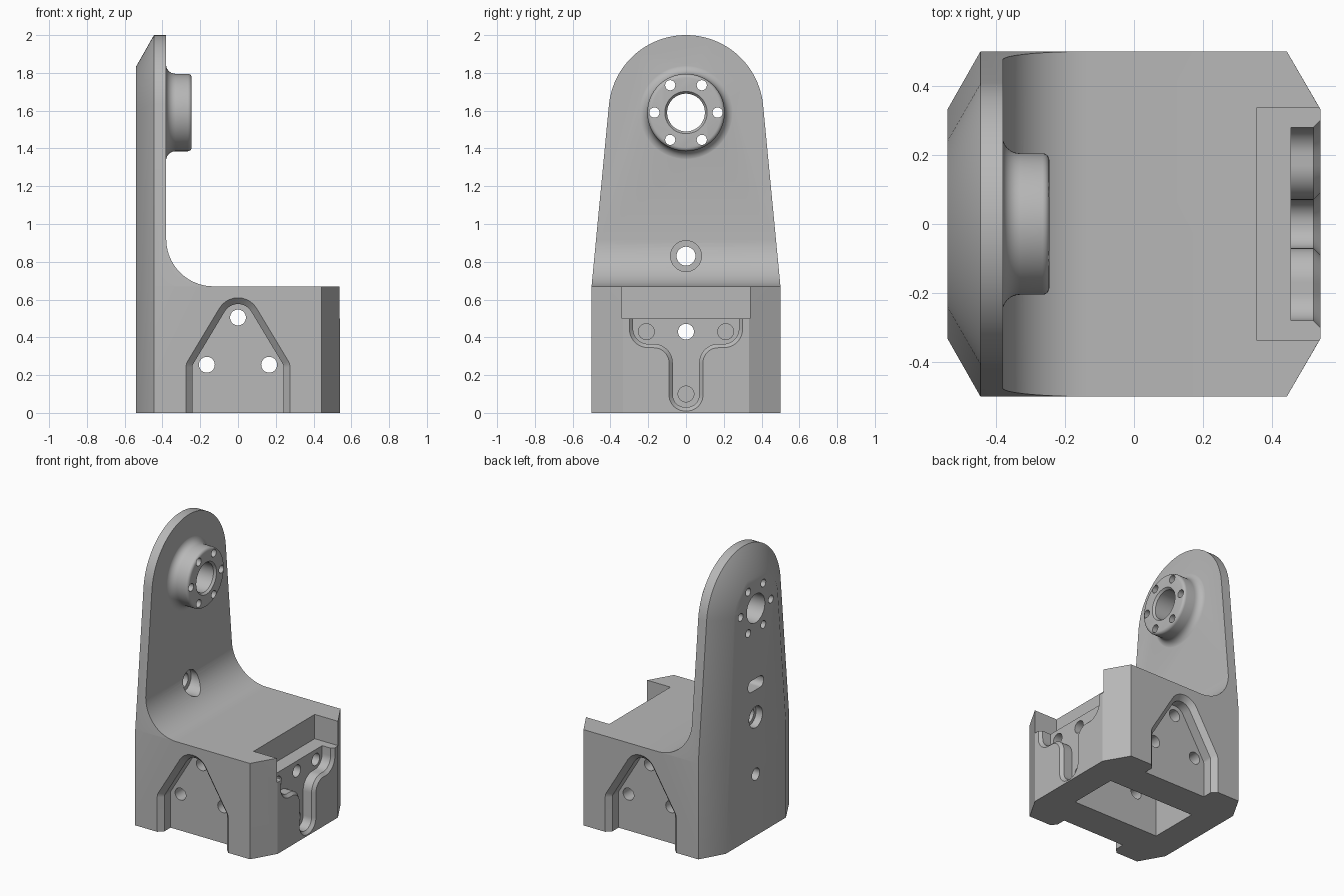
import bpy, bmesh
from math import cos, sin, pi, atan2, acos, hypot, tan, radians
from mathutils import Vector

cube = bpy.data.objects.get("Cube")
if cube:
    bpy.data.objects.remove(cube, do_unlink=True)

grey = bpy.data.materials.new("machined_grey")
grey.use_nodes = True
grey.diffuse_color = (0.48, 0.48, 0.48, 1)
grey.node_tree.nodes["Principled BSDF"].inputs["Base Color"].default_value = (0.48, 0.48, 0.48, 1)


# ---- outline helpers (counter-clockwise 2D point lists) ----
def circle(u, v, r, n=48):
    return [(u + r * cos(2 * pi * i / n), v + r * sin(2 * pi * i / n)) for i in range(n)]


def rect(u0, u1, v0, v1):
    return [(u0, v0), (u1, v0), (u1, v1), (u0, v1)]


def rounded(corners, n=10):
    """Polygon from (u, v, radius) corners."""
    out = []
    for i, (u, v, r) in enumerate(corners):
        p = Vector((u, v))
        if r == 0:
            out.append((u, v))
            continue
        a = (Vector(corners[i - 1][:2]) - p).normalized()
        b = (Vector(corners[(i + 1) % len(corners)][:2]) - p).normalized()
        half = a.angle(b) / 2
        c = p + (a + b).normalized() * (r / sin(half))
        start = p + a * (r / tan(half)) - c
        end = p + b * (r / tan(half)) - c
        a0 = atan2(start.y, start.x)
        sweep = (atan2(end.y, end.x) - a0 + pi) % (2 * pi) - pi
        out += [(c.x + r * cos(a0 + sweep * k / n), c.y + r * sin(a0 + sweep * k / n))
                for k in range(n + 1)]
    return out


def inset(points, d):
    """Move every edge inwards by d."""
    out = []
    for i, p in enumerate(points):
        p = Vector(p)
        e0 = (p - Vector(points[i - 1])).normalized()
        e1 = (Vector(points[(i + 1) % len(points)]) - p).normalized()
        n0, n1 = Vector((-e0.y, e0.x)), Vector((-e1.y, e1.x))
        q = p + (n0 + n1) * (d / (1 + n0.dot(n1)))
        out.append((q.x, q.y))
    return out


# ---- solid helpers ----
def loft(name, axis, sections):
    """Closed solid through outlines of equal point count placed along an axis."""
    bm = bmesh.new()
    rings = []
    for t, pts in sections:
        rings.append([bm.verts.new((t, u, v) if axis == "x" else (u, t, v)) for u, v in pts])
    n = len(rings[0])
    for r0, r1 in zip(rings, rings[1:]):
        for i in range(n):
            j = (i + 1) % n
            bm.faces.new((r0[i], r0[j], r1[j], r1[i]))
    bm.faces.new(rings[0][::-1])
    bm.faces.new(rings[-1])
    bm.normal_update()
    if bm.calc_volume(signed=True) < 0:
        bmesh.ops.reverse_faces(bm, faces=bm.faces[:])
    mesh = bpy.data.meshes.new(name)
    bm.to_mesh(mesh)
    bm.free()
    ob = bpy.data.objects.new(name, mesh)
    bpy.context.collection.objects.link(ob)
    mesh.materials.append(grey)
    return ob


def measure(mesh):
    """Signed volume and number of open edges."""
    bm = bmesh.new()
    bm.from_mesh(mesh)
    result = bm.calc_volume(signed=True), sum(not e.is_manifold for e in bm.edges)
    bm.free()
    return result


def combine(target, tool, operation):
    """Boolean that keeps the cleanest result with a plausible volume."""
    before, extra = measure(target.data)[0], measure(tool.data)[0]
    low, high = {"DIFFERENCE": (before - extra, before),
                 "UNION": (before, before + extra),
                 "INTERSECT": (before * 0.2, before)}[operation]
    mod = target.modifiers.new("combine", "BOOLEAN")
    mod.operation = operation
    mod.object = tool
    best, fewest = None, None
    for solver in ("MANIFOLD", "EXACT"):
        mod.solver = solver
        bpy.context.view_layer.update()
        graph = bpy.context.evaluated_depsgraph_get()
        mesh = bpy.data.meshes.new_from_object(target.evaluated_get(graph))
        volume, gaps = measure(mesh)
        if low - 1e-4 < volume < high + 1e-4 and abs(volume - before) > 1e-7:
            if best is None or gaps < fewest:
                best, fewest = mesh, gaps
    target.modifiers.remove(mod)
    if best:
        target.data = best
    bpy.data.objects.remove(tool, do_unlink=True)


def cut(axis, sections):
    combine(bracket, loft("cutter", axis, sections), "DIFFERENCE")


def drill(axis, u, v, r, t0, t1, n=32):
    cut(axis, [(t0, circle(u, v, r, n)), (t1, circle(u, v, r, n))])


# ---- bracket: tapered round-topped outline, chamfered at both ends ----
BORE_Z, TOP_R, SHOULDER = 1.59, 0.41, 0.67
drop = BORE_Z - SHOULDER
tangent = acos(TOP_R / hypot(0.5, drop)) - atan2(drop, 0.5)
arc = [tangent + (pi - 2 * tangent) * i / 48 for i in range(49)]
outline = [(-0.5, -0.4), (0.5, -0.4), (0.5, SHOULDER)]
outline += [(TOP_R * cos(a), BORE_Z + TOP_R * sin(a)) for a in arc]
outline += [(-0.5, SHOULDER)]
small = inset(outline, 0.167)
bracket = loft("bracket", "x", [(-0.54, small), (-0.445, outline), (0.443, outline), (0.54, small)])

# L-shaped side profile with the large inner fillet
side = rounded([(-0.7, 0, 0), (0.7, 0, 0), (0.7, SHOULDER, 0),
                (-0.38, SHOULDER, 0.25), (-0.38, 2.2, 0), (-0.7, 2.2, 0)], 20)
combine(bracket, loft("side_profile", "y", [(-0.8, side), (0.8, side)]), "INTERSECT")

# ---- bearing boss with a filleted foot and softened rim ----
foot = [(-0.381 + 0.05 * (1 - cos(a)), 0.255 - 0.05 * sin(a))
        for a in (pi / 2 * i / 6 for i in range(7))]
rim = [(-0.265 + 0.02 * sin(a), 0.185 + 0.02 * cos(a))
       for a in (pi / 2 * i / 4 for i in range(5))]
boss = [(-0.42, 0.255)] + foot + rim
combine(bracket, loft("boss", "x", [(t, circle(0, BORE_Z, r, 64)) for t, r in boss]), "UNION")

# Bore with a chamfered mouth, and the ring of bolt holes
bore = [(-0.6, 0.1), (-0.26, 0.1), (-0.24, 0.116), (-0.2, 0.116)]
cut("x", [(t, circle(0, BORE_Z, r)) for t, r in bore])
for i in range(6):
    a = i * pi / 3
    drill("x", 0.167 * cos(a), BORE_Z + 0.167 * sin(a), 0.027, -0.6, -0.2, 20)

# ---- back plate holes: counterbored hole and blind slot ----
HOLE_Z = 0.83
drill("x", 0, HOLE_Z, 0.05, -0.6, -0.2)
drill("x", 0, HOLE_Z, 0.082, -0.42, -0.1)
drill("x", 0, HOLE_Z, 0.074, -0.6, -0.49)
slot = rounded([(u, v, 0.036) for u, v in rect(-0.085, 0.085, 1.02, 1.1)])
cut("x", [(-0.6, slot), (-0.45, slot)])

# ---- underside cavity ----
room = rect(-0.33, 0.34, -0.1, 0.55)
cut("y", [(-0.175, room), (0.175, room)])

# ---- house-shaped pockets on both sides ----
house = rounded([(-0.275, -0.2, 0), (0.275, -0.2, 0), (0.275, 0.26, 0.07),
                 (0, 0.718, 0.115), (-0.275, 0.26, 0.07)])
house_floor = inset(house, 0.033)
house_mouth = inset(house, -0.01)
for s in (-1, 1):
    cut("y", [(s * 0.51, house_mouth), (s * 0.467, house_floor), (s * 0.4, house_floor)])
for x, z in ((0, 0.505), (-0.165, 0.255), (0.165, 0.255)):
    drill("y", x, z, 0.042, -0.6, 0.6)

# ---- top notch and T-shaped recess at the +x end ----
notch = rect(-0.338, 0.338, 0.5, 0.9)
cut("x", [(0.357, notch), (0.7, notch)])
half = [(0.09, 0.01, 0.085), (0.09, 0.345, 0.08), (0.3, 0.345, 0.1), (0.3, 0.6, 0)]
tee = rounded(half + [(-u, v, r) for u, v, r in reversed(half)])
tee_floor = inset(tee, 0.02)
tee_mouth = inset(tee, -0.005)
cut("x", [(0.545, tee_mouth), (0.52, tee_floor), (0.455, tee_floor)])
drill("x", 0, 0.43, 0.042, -0.7, 0.7)
for y, z in ((-0.21, 0.43), (0.21, 0.43), (0, 0.1)):
    drill("x", y, z, 0.042, 0.38, 0.5)

# ---- finish ----
bpy.ops.object.select_all(action="DESELECT")
bracket.select_set(True)
bpy.context.view_layer.objects.active = bracket
bpy.ops.object.shade_smooth_by_angle(angle=radians(30))
